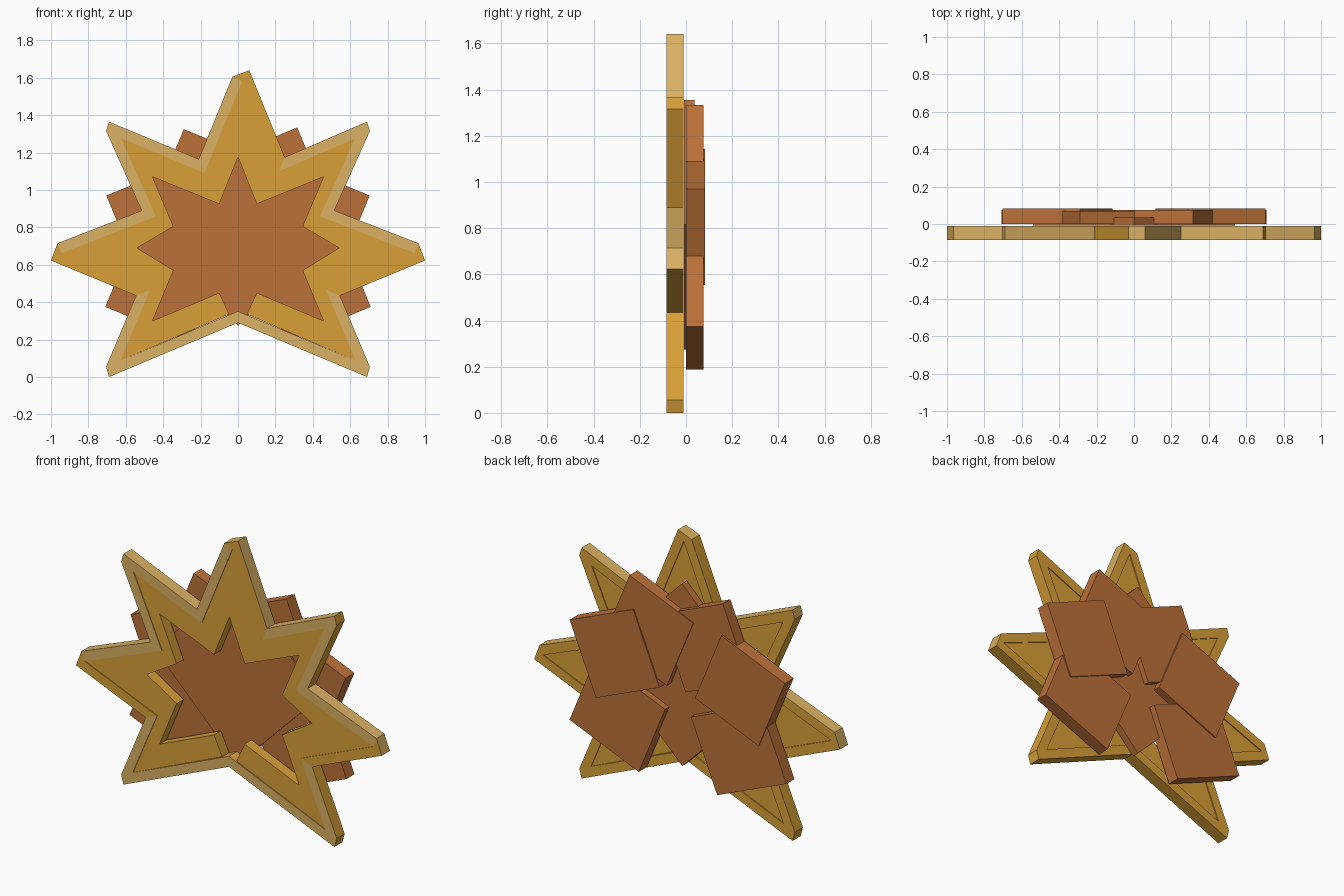
import bpy, bmesh, math
from mathutils import Vector
from mathutils.geometry import intersect_line_line

cube = bpy.data.objects.get("Cube")
if cube:
    bpy.data.objects.remove(cube, do_unlink=True)


def material(name, rgb):
    lin = [((c / 255 + 0.055) / 1.055) ** 2.4 for c in rgb] + [1.0]
    m = bpy.data.materials.new(name)
    m.use_nodes = True
    m.diffuse_color = lin
    m.node_tree.nodes["Principled BSDF"].inputs["Base Color"].default_value = lin
    return m


GOLD = material("gold", (216, 160, 55))
PALE = material("pale_gold", (218, 177, 99))
BROWN = material("brown", (188, 113, 57))


def finish(name, bm, mats):
    bmesh.ops.remove_doubles(bm, verts=bm.verts, dist=1e-5)
    bmesh.ops.recalc_face_normals(bm, faces=bm.faces)
    mesh = bpy.data.meshes.new(name)
    bm.to_mesh(mesh)
    bm.free()
    for m in mats:
        mesh.materials.append(m)
    obj = bpy.data.objects.new(name, mesh)
    bpy.context.collection.objects.link(obj)
    return obj


def prism(name, outline, y0, y1, mat):
    """Extrude an x-z outline from y0 to y1."""
    bm = bmesh.new()
    face = bm.faces.new([bm.verts.new((x, y0, z)) for x, z in outline])
    new = bmesh.ops.extrude_face_region(bm, geom=[face], use_keep_orig=True)["geom"]
    verts = [v for v in new if isinstance(v, bmesh.types.BMVert)]
    bmesh.ops.translate(bm, verts=verts, vec=(0, y1 - y0, 0))
    return finish(name, bm, [mat])


# Seven-armed star outline, clockwise: two tip corners, then a notch
STAR = [(-.03, 1.605), (.06, 1.64), (.25, 1.175),
        (.69, 1.365), (.705, 1.315), (.515, .89),
        (.965, .715), (1, .623), (.545, .435),
        (.705, .055), (.69, 0), (0, .29),
        (-.69, 0), (-.705, .055), (-.545, .435),
        (-1, .623), (-.965, .715), (-.515, .89),
        (-.705, 1.315), (-.69, 1.365), (-.21, 1.165)]
N = len(STAR)
RIM = 0.057
FRONT, BACK = -0.085, -0.01


def inset_edge(i):
    a, b = (Vector((*STAR[k % N], 0)) for k in (i, i + 1))
    d = (b - a).normalized()
    off = Vector((d.y, -d.x, 0)) * RIM
    return a + off, b + off


# Inset points: both corners of a tip share one sharp point
inner = []
for i in range(N):
    first, second = [(i - 1, i + 1), (i - 2, i), (i - 1, i)][i % 3]
    p = intersect_line_line(*inset_edge(first), *inset_edge(second))[0]
    inner.append((p.x, p.y))

# Rim of the star, one segment per outline edge
GOLD_FRONT = {0, 1, 6, 7, 14, 15}
PALE_SIDE = {0, 1, 2, 5, 6, 15, 16, 18, 19}
bm = bmesh.new()


def add_face(points, index):
    f = bm.faces.new([bm.verts.new((x, y, z)) for (x, z), y in points])
    f.material_index = index


for i in range(N):
    j = (i + 1) % N
    a, b, c, d = STAR[i], STAR[j], inner[j], inner[i]
    is_tip = i % 3 == 0
    cap = [a, b, c] if is_tip else [a, b, c, d]
    add_face([(p, FRONT) for p in cap], 0 if i in GOLD_FRONT else 1)
    add_face([(p, BACK) for p in cap], 0)
    add_face([(a, FRONT), (b, FRONT), (b, BACK), (a, BACK)], 1 if i in PALE_SIDE else 0)
    if not is_tip:
        add_face([(d, FRONT), (c, FRONT), (c, BACK), (d, BACK)], 0)
finish("star_rim", bm, [GOLD, PALE])

# Core of the star, slightly recessed, with an eight-pointed opening
half_hole = [(.047, .335), (.1, .45), (.457, .30), (.345, .57), (.54, .69),
             (.345, .805), (.457, 1.07), (.1, .925)]
hole = half_hole + [(0, 1.175)] + [(-x, z) for x, z in reversed(half_hole)]
loop = [inner[k % N] for k in range(12, 12 + N - 1) if k % 3 != 1]
prism("star_core", loop + hole, FRONT + .004, BACK - .006, GOLD)

# Diamond backing plate behind the opening
R, cz = .54, .815
prism("diamond_backing", [(0, cz + R), (R, cz), (0, cz - R), (-R, cz)], -.008, .036, BROWN)


# Fan of tilted square plates on the back
def plate(name, x, z, w, h, angle, depth):
    ca, sa = math.cos(math.radians(angle)), math.sin(math.radians(angle))
    corners = [(-w / 2, -h / 2), (w / 2, -h / 2), (w / 2, h / 2), (-w / 2, h / 2)]
    pts = [(x + u * ca - v * sa, z + u * sa + v * ca) for u, v in corners]
    prism(name, pts, 0, depth, BROWN)


plate("upper_left_plate", .195, 1.04, .45, .45, 22.5, .075)
plate("upper_right_plate", -.168, 1.031, .45, .45, -22.5, .07)
for side, s in (("left", 1), ("right", -1)):
    plate(f"middle_{side}_plate", s * .41, .848, .45, .45, -22.5 * s, .082)
    plate(f"lower_{side}_plate", s * .397, .489, .49, .45, 22.5 * s, .075)
